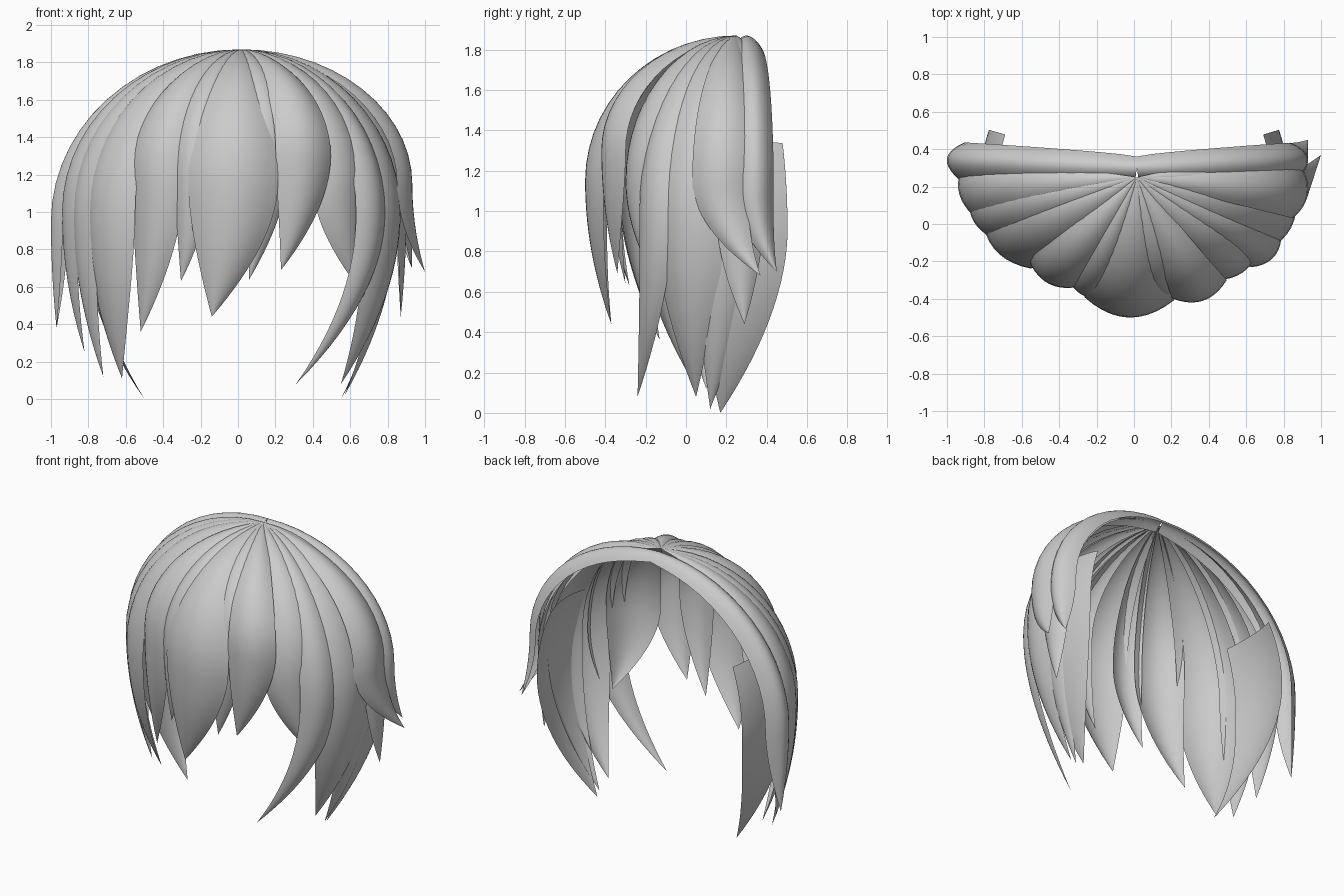
import bpy, bmesh, math
from mathutils import Vector

if "Cube" in bpy.data.objects:
    bpy.data.objects.remove(bpy.data.objects["Cube"])

hair = bpy.data.materials.new("hair_grey")
hair.diffuse_color = (0.6, 0.6, 0.6, 1)
hair.use_nodes = True
hair.node_tree.nodes["Principled BSDF"].inputs["Base Color"].default_value = hair.diffuse_color

CROWN = Vector((0.015, 0.25, 1.87))
UPPER, LOWER, ACROSS = 14, 14, 10


def lock(name, outer, width, tip, belly_z, root_y=0.25, root_width=0.0,
         start=0.004, bulge=0.42, spread=0.85):
    """Arched strand: quarter ellipse from crown to belly, then a taper to the tip."""
    ox, oy = outer
    crown = Vector((CROWN.x, root_y, CROWN.z))
    belly, end = Vector((ox, oy, belly_z)), Vector(tip)
    ctrl = Vector((ox, oy, belly_z + 0.5 * (end.z - belly_z)))
    path, half = [], []
    for i in range(UPPER):
        t = start + (math.pi / 2 - start) * i / UPPER
        s = math.sin(t)
        path.append(Vector((crown.x + (ox - crown.x) * s,
                            crown.y + (oy - crown.y) * s,
                            belly_z + (crown.z - belly_z) * math.cos(t))))
        half.append(root_width + (width - root_width) * s ** spread)
    for i in range(LOWER + 1):
        u = i / LOWER
        path.append(belly * (1 - u) ** 2 + ctrl * 2 * u * (1 - u) + end * u * u)
        half.append(width * (1 - u ** 1.8))

    # sideways direction follows the oval outline of the head
    out = Vector(((ox - CROWN.x) / 0.9, (oy - CROWN.y) / 0.56, 0)).normalized()
    side = Vector((-out.y, out.x, 0))

    bm = bmesh.new()
    rows = []
    for i, p in enumerate(path[:-1]):
        tangent = (path[i + 1] - path[max(i - 1, 0)]).normalized()
        normal = tangent.cross(side).normalized()
        if normal.dot(out + Vector((0, 0, 0.5))) < 0:
            normal.negate()
        row = []
        for j in range(ACROSS + 1):
            s = 2 * j / ACROSS - 1
            row.append(bm.verts.new(p + side * half[i] * s
                                    - normal * bulge * half[i] * s * s))
        rows.append(row)
    for a, b in zip(rows, rows[1:]):
        for j in range(ACROSS):
            bm.faces.new((a[j], b[j], b[j + 1], a[j + 1]))
    point = bm.verts.new(path[-1])
    for j in range(ACROSS):
        bm.faces.new((rows[-1][j], point, rows[-1][j + 1]))
    for f in bm.faces:
        f.smooth = True
    mesh = bpy.data.meshes.new(name)
    bm.to_mesh(mesh)
    bm.free()
    mesh.materials.append(hair)
    obj = bpy.data.objects.new(name, mesh)
    bpy.context.collection.objects.link(obj)


# left side, back to front
lock("left_side_lock_back", (-0.94, 0.19), 0.15, (-0.82, 0.20, 0.25), 1.0)
lock("left_side_lock_middle", (-0.87, 0.04), 0.15, (-0.72, 0.10, 0.12), 1.0)
lock("left_side_lock_front", (-0.75, -0.13), 0.21, (-0.62, 0.06, 0.11), 1.0)

# fringe, left to right
lock("fringe_far_left", (-0.455, -0.32), 0.16, (-0.52, -0.13, 0.36), 1.2)
lock("fringe_left", (-0.25, -0.39), 0.10, (-0.305, -0.28, 0.63), 1.2)
lock("fringe_centre", (-0.03, -0.50), 0.24, (-0.14, -0.37, 0.44), 1.15)
lock("fringe_thin", (0.165, -0.39), 0.12, (0.06, -0.30, 0.64), 1.3)
lock("fringe_right", (0.37, -0.41), 0.155, (0.23, -0.34, 0.69), 1.3)
lock("fringe_far_right", (0.58, -0.26), 0.17, (0.64, -0.12, 0.60), 1.15)

# right side, front to back
lock("right_curved_lock", (0.745, -0.18), 0.115, (0.31, -0.24, 0.08), 1.0)
lock("right_side_lock_front", (0.84, -0.02), 0.20, (0.55, 0.05, 0.08), 1.0)
lock("right_side_lock_middle", (0.85, 0.18), 0.16, (0.57, 0.12, 0.02), 1.0)
lock("right_flared_lock", (0.93, 0.16), 0.14, (1.0, 0.37, 0.68), 1.15)
lock("right_side_lock_back", (0.90, 0.27), 0.12, (0.87, 0.29, 0.44), 1.0)

# bands along the open back edge
lock("back_band_left", (-1.0, 0.35), 0.10, (-0.97, 0.36, 0.38), 0.95,
     root_y=0.30, root_width=0.06, start=0, bulge=0.8, spread=0.6)
lock("back_band_right", (0.93, 0.35), 0.10, (0.93, 0.45, 0.70), 1.1,
     root_y=0.30, root_width=0.06, start=0, bulge=0.8, spread=0.6)

# inner strands with cut tops behind the ears
for label, sign, tip_x in (("left", -1, -0.50), ("right", 1, 0.55)):
    lock("inner_strand_" + label, (sign * 0.82, 0.27), 0.235,
         (tip_x, 0.17, 0.0), 0.9, start=1.09, bulge=0.15)
